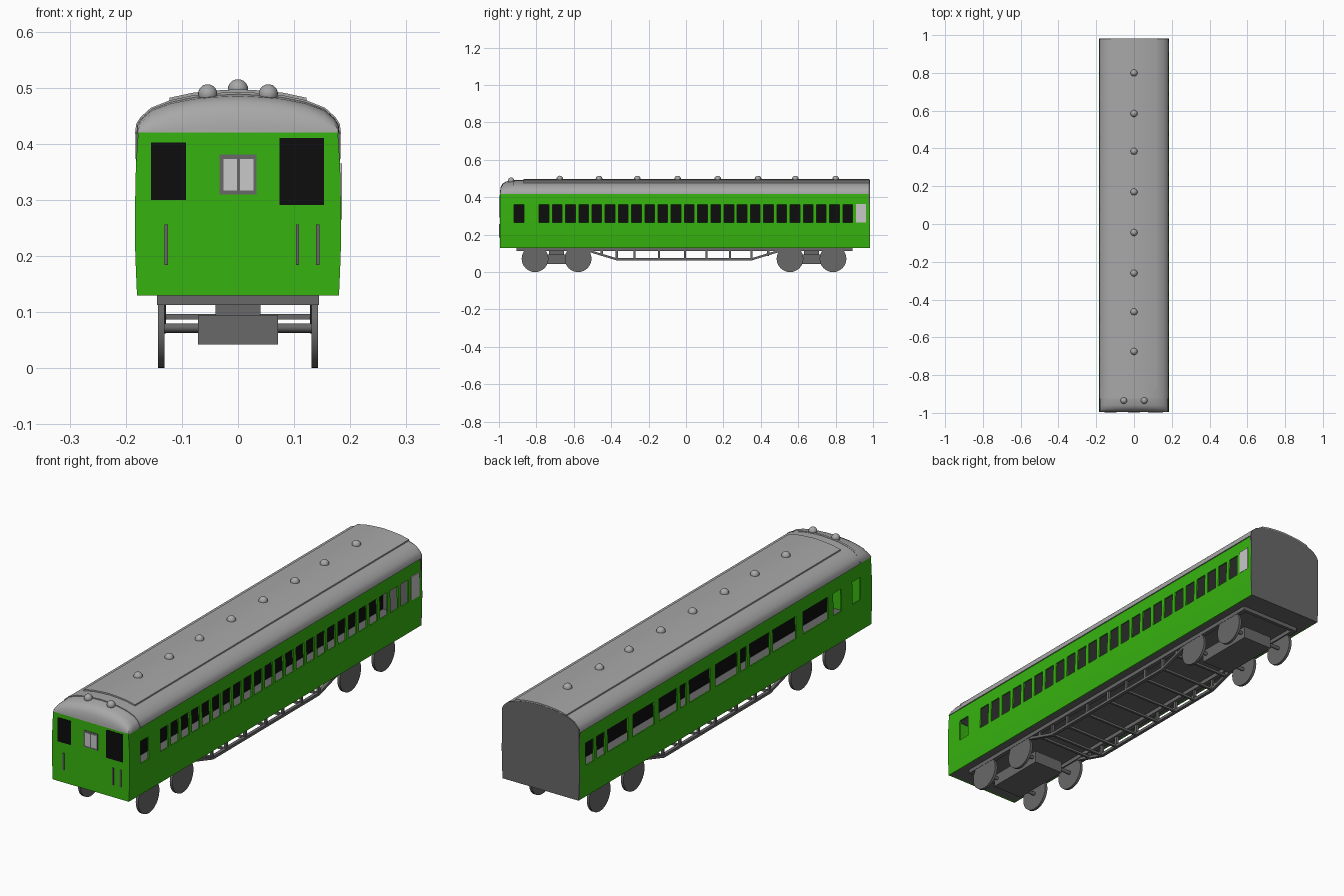
import bpy, bmesh, math
from mathutils import Vector

if "Cube" in bpy.data.objects:
    bpy.data.objects.remove(bpy.data.objects["Cube"])

def mat(name, c):
    m = bpy.data.materials.new(name)
    m.diffuse_color = (*c, 1)
    m.use_nodes = True
    m.node_tree.nodes["Principled BSDF"].inputs["Base Color"].default_value = m.diffuse_color
    return m

GREEN = mat("body green", (0.037, 0.45, 0.005))
ROOF = mat("roof grey", (0.39, 0.39, 0.39))
DARK = mat("underframe grey", (0.14, 0.14, 0.14))
BLACK = mat("window black", (0.004, 0.004, 0.004))
PALE = mat("pale pane", (0.58, 0.58, 0.58))

Y0, Y1 = -0.995, 0.982
WALL = [(0.180, 0.13), (0.183, 0.20), (0.184, 0.265), (0.182, 0.36), (0.178, 0.42)]
ARCH = [(0.183, 0), (0.181, 0.017), (0.173, 0.029), (0.155, 0.045), (0.122, 0.058),
        (0.08, 0.067), (0.04, 0.071), (0, 0.073)]
ARCH = ARCH + [(-x, z) for x, z in ARCH[-2::-1]]

def finish(name, bm, m, smooth=False):
    bmesh.ops.recalc_face_normals(bm, faces=bm.faces)
    me = bpy.data.meshes.new(name)
    bm.to_mesh(me)
    bm.free()
    me.materials.append(m)
    ob = bpy.data.objects.new(name, me)
    bpy.context.collection.objects.link(ob)
    if smooth:
        bpy.context.view_layer.objects.active = ob
        ob.select_set(True)
        bpy.ops.object.shade_smooth_by_angle(angle=math.radians(40))
        ob.select_set(False)
    return ob

def box(name, x, y, z, m):
    """Box from (min, max) pairs."""
    bm = bmesh.new()
    bmesh.ops.create_cube(bm, size=1)
    for v in bm.verts:
        v.co = [(a + b) / 2 + c * (b - a) for (a, b), c in zip((x, y, z), v.co)]
    return finish(name, bm, m)

def rod(name, a, b, r, m, sides=12):
    a, b = Vector(a), Vector(b)
    bm = bmesh.new()
    bmesh.ops.create_cone(bm, cap_ends=True, segments=sides, radius1=r, radius2=r, depth=(b - a).length)
    q = (b - a).to_track_quat('Z', 'Y')
    for v in bm.verts:
        v.co = q @ v.co + (a + b) / 2
    return finish(name, bm, m, True)

def ball(name, c, r):
    bm = bmesh.new()
    bmesh.ops.create_uvsphere(bm, u_segments=20, v_segments=12, radius=r)
    bmesh.ops.translate(bm, verts=bm.verts, vec=c)
    finish(name, bm, ROOF, True)

def loft(name, sections, m, smooth=True):
    """Skin closed sections, each a list of 3D points, and cap the ends."""
    bm = bmesh.new()
    rings = [[bm.verts.new(p) for p in s] for s in sections]
    n = len(rings[0])
    for a, b in zip(rings, rings[1:]):
        for i in range(n):
            j = (i + 1) % n
            bm.faces.new((a[i], a[j], b[j], b[i]))
    bm.faces.new(rings[0])
    bm.faces.new(rings[-1])
    return finish(name, bm, m, smooth)

def arch(y, sx=1, sz=1, z0=0.418):
    return [(x * sx, y, z0 + z * sz) for x, z in ARCH]

# side walls with open windows
def side_wall(name, side, windows):
    ys = sorted({Y0, Y1, *[round(v, 4) for w in windows for v in w]})
    bm = bmesh.new()
    grid = [[bm.verts.new((side * x, y, z)) for x, z in WALL] for y in ys]
    for i in range(len(ys) - 1):
        mid = (ys[i] + ys[i + 1]) / 2
        is_open = any(a < mid < b for a, b in windows)
        for j in range(len(WALL) - 1):
            if not (is_open and j == 2):
                bm.faces.new((grid[i][j], grid[i + 1][j], grid[i + 1][j + 1], grid[i][j + 1]))
    ob = finish(name, bm, GREEN)
    # consistent outward normals so thickness grows inward
    me = ob.data
    if me.polygons[0].normal.x * side < 0:
        me.flip_normals()
    s = ob.modifiers.new("thickness", 'SOLIDIFY')
    s.thickness, s.offset = 0.006, -1

right = [(-0.92, -0.865)] + [(-0.785 + i * 0.0706, -0.733 + i * 0.0706) for i in range(24)]
left_px = [(6, 14), (17, 25), (28, 48), (53, 74), (79, 97), (100, 106), (109, 130), (135, 157),
           (160, 166), (169, 189), (192, 215), (222, 247), (252, 260), (271, 279)]
left = [(0.98 - b / 147, 0.98 - a / 147) for a, b in left_px]
side_wall("right_wall", 1, right)
side_wall("left_wall", -1, left)
box("right_end_pane", (0.179, 0.1855), (0.908, 0.962), (0.265, 0.365), PALE)

# front and back ends
outline = WALL + [(-x, z) for x, z in WALL[::-1]]
loft("front_end", [[(x, y, z) for x, z in outline] for y in (Y0, Y0 + 0.008)], GREEN, False)
back = WALL[:-1] + [(x, 0.418 + z) for x, z in ARCH] + [(-x, z) for x, z in WALL[-2::-1]]
loft("back_end", [[(x, y, z) for x, z in back] for y in (Y1 - 0.006, Y1 + 0.001)], DARK, False)

# front windows and handrails
def front_plate(name, x, z, m, d=0.002):
    box(name, x, (Y0 - d, Y0 + 0.001), z, m)

front_plate("front_window_left", (-0.155, -0.093), (0.30, 0.402), BLACK)
front_plate("front_window_right", (0.074, 0.153), (0.291, 0.41), BLACK)
front_plate("centre_window_frame", (-0.033, 0.033), (0.31, 0.381), DARK)
front_plate("centre_pane_left", (-0.026, -0.002), (0.317, 0.373), PALE, 0.003)
front_plate("centre_pane_right", (0.004, 0.028), (0.317, 0.373), PALE, 0.003)
for x in (-0.128, 0.106, 0.142):
    front_plate("front_handrail", (x - 0.003, x + 0.003), (0.184, 0.256), DARK, 0.004)

# interior: floor, ceiling and central partition
box("floor", (-0.175, 0.175), (Y0 + 0.005, Y1 - 0.004), (0.13, 0.155), DARK)
box("ceiling", (-0.172, 0.172), (Y0 + 0.005, Y1 - 0.004), (0.40, 0.418), DARK)
box("partition", (-0.003, 0.003), (Y0 + 0.008, Y1 - 0.006), (0.155, 0.40), BLACK)

# roof, domed cab end, rib and raised centre strip
loft("main_roof", [arch(-0.92), arch(Y1)], ROOF)
loft("cab_roof", [arch(Y0, 0.985, 0.12), arch(Y0 + 0.004, 0.985, 0.5), arch(Y0 + 0.015, 0.99, 0.77),
                  arch(Y0 + 0.035, 0.99, 0.92), arch(-0.92, 0.99, 0.97)], ROOF)
loft("roof_rib", [arch(-0.924, 1.003, 1.02), arch(-0.914, 1.003, 1.02)], ROOF)
top = [(x, 0.418 + z) for x, z in ARCH if abs(x) < 0.125]
strip = [(x, z + 0.006) for x, z in top] + [(x, z - 0.004) for x, z in top[::-1]]
loft("roof_strip", [[(x, y, z) for x, z in strip] for y in (-0.87, Y1)], ROOF)

# roof vents and front lamps
for y in (0.80, 0.585, 0.385, 0.17, -0.045, -0.26, -0.465, -0.675):
    ball("roof_vent", (0, y, 0.497), 0.018)
for x in (-0.054, 0.054):
    ball("roof_lamp", (x, -0.935, 0.489), 0.017)

# solebars under the floor
for s in (-1, 1):
    xs = sorted((s * 0.125, s * 0.144))
    box("solebar", xs, (-0.905, 0.89), (0.113, 0.131), DARK)
box("front_cross_beam", (-0.144, 0.144), (-0.905, -0.89), (0.113, 0.131), DARK)
box("rear_cross_beam", (-0.144, 0.144), (0.875, 0.89), (0.113, 0.131), DARK)

# bogies: frame box, bolster, axles and wheels
for a, b in ((-0.807, -0.577), (0.556, 0.786)):
    c = (a + b) / 2
    box("bogie_frame", (-0.071, 0.071), (a - 0.02, b + 0.02), (0.042, 0.095), DARK)
    box("bogie_bolster", (-0.04, 0.04), (c - 0.04, c + 0.04), (0.09, 0.132), DARK)
    for y in (a, b):
        rod("axle", (-0.135, y, 0.072), (0.135, y, 0.072), 0.008, DARK)
        for s in (-1, 1):
            rod("wheel", (s * 0.131, y, 0.0715), (s * 0.143, y, 0.0715), 0.0715, DARK, 32)

# truss frames with posts and cross rods
path = [(-0.535, 0.118), (-0.37, 0.068), (0.35, 0.068), (0.515, 0.118)]
for s in (-1, 1):
    xs = (s * 0.128, s * 0.142)
    for (ya, za), (yb, zb) in zip(path, path[1:]):
        loft("truss_beam", [[(xs[0], y, z - 0.006), (xs[1], y, z - 0.006),
                             (xs[1], y, z + 0.006), (xs[0], y, z + 0.006)]
                            for y, z in ((ya, za), (yb, zb))], DARK, False)
for y in (-0.45, -0.37, -0.275, -0.145, -0.005, 0.11, 0.235, 0.35, 0.44):
    z = 0.068 if -0.38 < y < 0.36 else 0.092
    for s in (-1, 1):
        box("truss_post", sorted((s * 0.13, s * 0.14)), (y - 0.006, y + 0.006), (z, 0.12), DARK)
    box("truss_cross_rod", (-0.13, 0.13), (y - 0.005, y + 0.005), (z - 0.005, z + 0.005), DARK)
